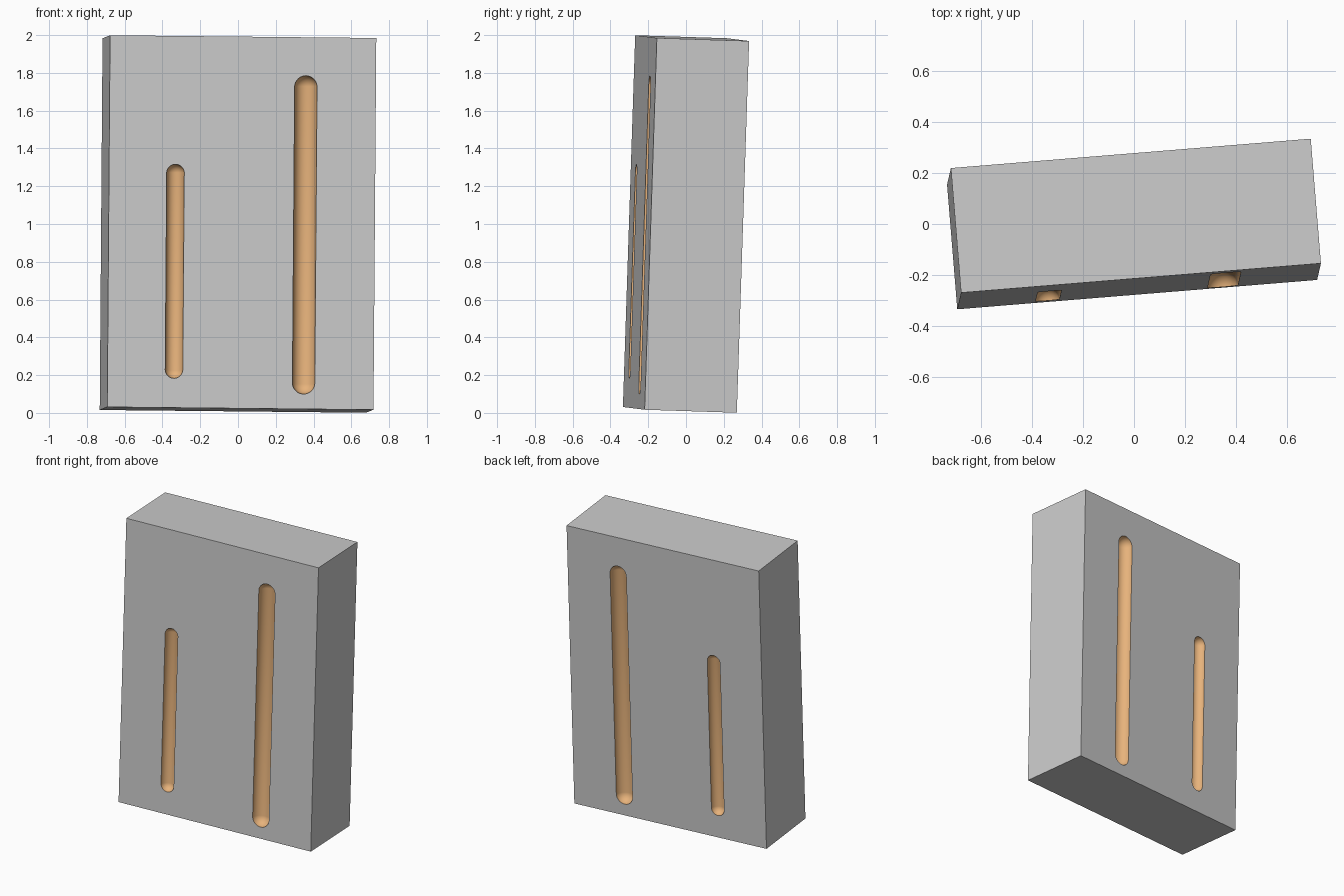
import bpy, bmesh, math
from mathutils import Matrix, Vector

if "Cube" in bpy.data.objects:
    bpy.data.objects.remove(bpy.data.objects["Cube"])

WIDTH, DEPTH, HEIGHT = 1.414, 0.49, 1.969


def new_object(name, bm):
    mesh = bpy.data.meshes.new(name)
    bm.to_mesh(mesh)
    bm.free()
    obj = bpy.data.objects.new(name, mesh)
    bpy.context.collection.objects.link(obj)
    return obj


# Slightly leaning slab
bm = bmesh.new()
bmesh.ops.create_cube(bm, size=1)
bmesh.ops.scale(bm, vec=(WIDTH, DEPTH, HEIGHT), verts=bm.verts)
slab = new_object("grooved_slab", bm)
grey = bpy.data.materials.new("slab_grey")
grey.diffuse_color = (0.8, 0.8, 0.8, 1)
grey.use_nodes = True
grey.node_tree.nodes["Principled BSDF"].inputs["Base Color"].default_value = grey.diffuse_color
orange = bpy.data.materials.new("groove_orange")
orange.diffuse_color = (0.8, 0.45, 0.2, 1)
orange.use_nodes = True
orange.node_tree.nodes["Principled BSDF"].inputs["Base Color"].default_value = orange.diffuse_color
slab.data.materials.append(None)


# Round-ended rod used to cut a half-round groove
def groove_cutter(x, y, bottom, top, radius):
    bm = bmesh.new()
    bmesh.ops.create_uvsphere(bm, u_segments=32, v_segments=17, radius=radius,
                              matrix=Matrix.Rotation(math.pi / 32, 4, 'Z'))
    stretch = (top - bottom) / 2 - radius
    for v in bm.verts:
        v.co.z += math.copysign(stretch, v.co.z)
    for f in bm.faces:
        f.smooth = True
    bmesh.ops.translate(bm, vec=(x, y, (bottom + top) / 2), verts=bm.verts)
    cutter = new_object("groove_cutter", bm)
    cutter.data.materials.append(orange)
    cutter.hide_render = True
    return cutter


# Same long and short grooves on front and back
cutters = []
for side in (-1, 1):
    y = side * DEPTH / 2
    cutters.append(groove_cutter(0.335, y, -0.905, 0.781, 0.06))
    cutters.append(groove_cutter(-0.354, y, -0.829, 0.305, 0.047))
for cutter in cutters:
    mod = slab.modifiers.new("cut", 'BOOLEAN')
    mod.operation = 'DIFFERENCE'
    mod.solver = 'EXACT'
    mod.material_mode = 'TRANSFER'
    mod.object = cutter

# Bake the cuts and drop the cutters
bpy.context.view_layer.update()
deps = bpy.context.evaluated_depsgraph_get()
baked = bpy.data.meshes.new_from_object(slab.evaluated_get(deps))
slab.modifiers.clear()
slab.data = baked
for cutter in cutters:
    bpy.data.objects.remove(cutter)
bpy.data.materials.remove(grey)

# Lean of the whole slab
up = Vector((0.0076, 0.033, 1)).normalized()
right = Vector((1.41, 0.115, -0.0146)).normalized()
back = up.cross(right).normalized()
right = back.cross(up)
slab.matrix_world = Matrix.Translation((0, 0, 1)) @ Matrix((right, back, up)).transposed().to_4x4()

bpy.context.view_layer.objects.active = slab
slab.select_set(True)
bpy.ops.object.shade_smooth_by_angle(angle=math.radians(30))
